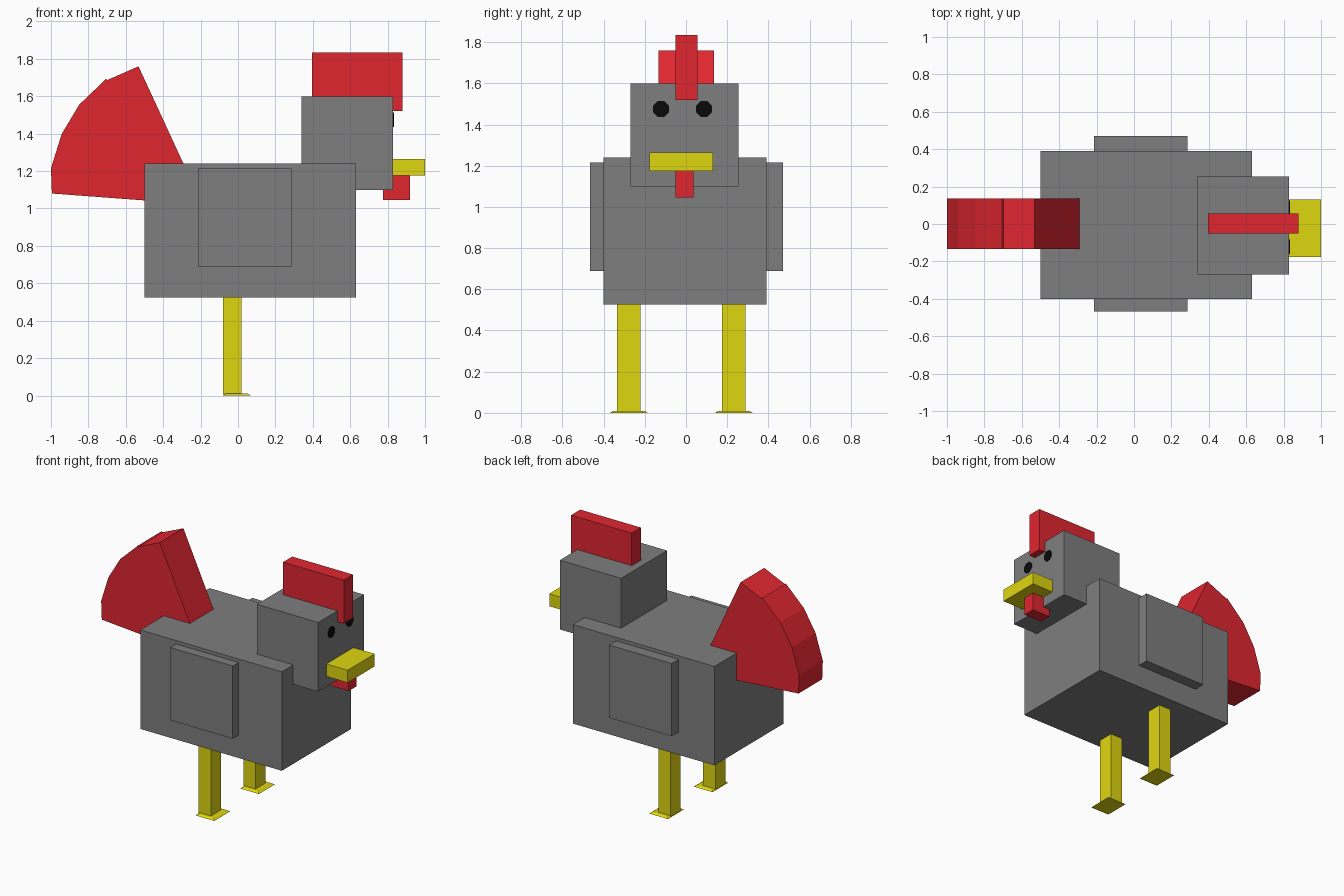
import bpy, bmesh, math
from mathutils import Matrix

if "Cube" in bpy.data.objects:
    bpy.data.objects.remove(bpy.data.objects["Cube"])


def material(name, rgb):
    m = bpy.data.materials.new(name)
    m.diffuse_color = (*rgb, 1.0)
    m.use_nodes = True
    m.node_tree.nodes["Principled BSDF"].inputs["Base Color"].default_value = m.diffuse_color
    return m


GREY = material("grey feathers", (0.21, 0.21, 0.21))
RED = material("red", (0.75, 0.019, 0.030))
YELLOW = material("yellow", (0.74, 0.68, 0.005))
BLACK = material("black", (0.003, 0.003, 0.003))


def finish(name, bm, mat):
    bmesh.ops.recalc_face_normals(bm, faces=bm.faces)
    mesh = bpy.data.meshes.new(name)
    bm.to_mesh(mesh)
    bm.free()
    mesh.materials.append(mat)
    ob = bpy.data.objects.new(name, mesh)
    bpy.context.collection.objects.link(ob)
    return ob


def box(name, mat, x, y, z, top_inset=0.0):
    """Box from (min, max) ranges; top_inset pulls the top face inwards."""
    bm = bmesh.new()
    bmesh.ops.create_cube(bm, size=1.0)
    for v in bm.verts:
        inset = top_inset if v.co.z > 0 else 0.0
        v.co = [(r[1] - i) if c > 0 else (r[0] + i)
                for c, r, i in zip(v.co, (x, y, z), (inset, inset, 0.0))]
    return finish(name, bm, mat)


# Body and head
box("body", GREY, (-0.50, 0.63), (-0.40, 0.39), (0.525, 1.24))
box("head", GREY, (0.34, 0.83), (-0.27, 0.255), (1.10, 1.60))

# Wings
box("right_wing", GREY, (-0.215, 0.285), (-0.467, -0.38), (0.69, 1.215))
box("left_wing", GREY, (-0.215, 0.285), (0.37, 0.47), (0.69, 1.215))

# Comb, beak and wattle
box("comb", RED, (0.395, 0.88), (-0.05, 0.055), (1.52, 1.835))
box("beak", YELLOW, (0.80, 1.0), (-0.177, 0.132), (1.175, 1.265))
box("wattle", RED, (0.775, 0.92), (-0.052, 0.037), (1.045, 1.18))

# Eyes: thin octagonal plates on the face
for side, y in (("right", -0.122), ("left", 0.087)):
    bm = bmesh.new()
    place = (Matrix.Translation((0.83, y, 1.475))
             @ Matrix.Rotation(math.pi / 2, 4, 'Y')
             @ Matrix.Rotation(math.pi / 8, 4, 'Z'))
    bmesh.ops.create_cone(bm, cap_ends=True, segments=8, radius1=0.0417,
                          radius2=0.0417, depth=0.009, matrix=place)
    finish(side + "_eye", bm, BLACK)

# Legs with flat feet
for side, y in (("right", -0.277), ("left", 0.232)):
    box(side + "_leg", YELLOW, (-0.08, 0.018), (y - 0.057, y + 0.057), (0.005, 0.54))
    box(side + "_foot", YELLOW, (-0.082, 0.068), (y - 0.091, y + 0.091), (0.0, 0.01), 0.015)

# Tail: fan profile extruded across y, its apex hidden in the body
fan = [(-0.19, 1.02), (-0.532, 1.76), (-0.698, 1.687), (-0.705, 1.693),
       (-0.848, 1.556), (-0.942, 1.40), (-1.0, 1.215), (-0.995, 1.08)]
bm = bmesh.new()
face = bm.faces.new([bm.verts.new((x, -0.133, z)) for x, z in fan])
ext = bmesh.ops.extrude_face_region(bm, geom=[face], use_keep_orig=True)
for v in (g for g in ext["geom"] if isinstance(g, bmesh.types.BMVert)):
    v.co.y = 0.137
finish("tail", bm, RED)
